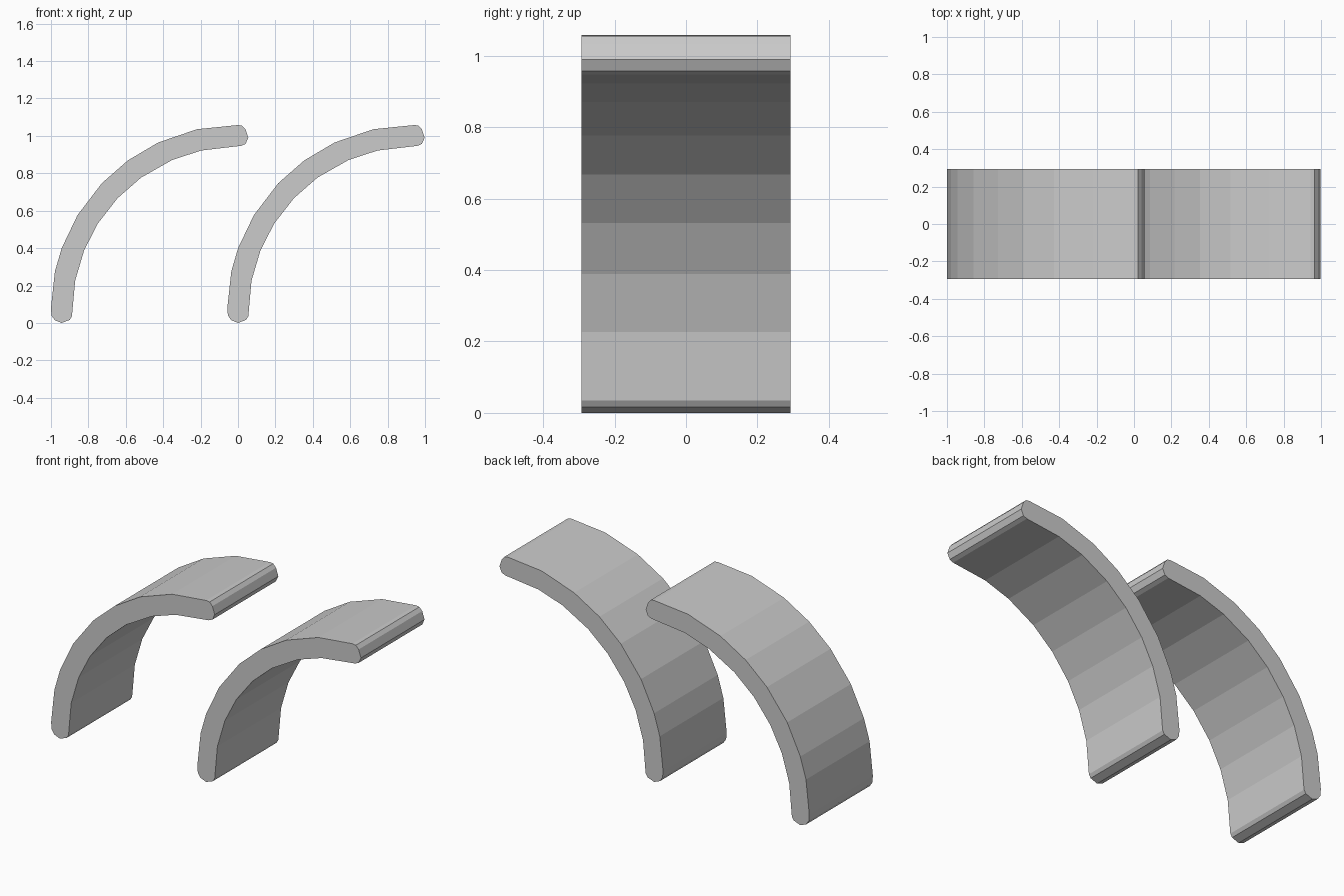
import bpy
import bmesh
from math import cos, sin, radians
from mathutils import Vector

cube = bpy.data.objects.get("Cube")
if cube:
    bpy.data.objects.remove(cube, do_unlink=True)

HALF_DEPTH = 0.293
SPACING = 0.943
ARC_CENTRE_Z = 0.057

grey = bpy.data.materials.new("light grey")
grey.use_nodes = True
colour = (0.6, 0.6, 0.6, 1)
grey.diffuse_color = colour
grey.node_tree.nodes["Principled BSDF"].inputs["Base Color"].default_value = colour


def arc(radius, angles):
    """Points of a quarter arc, measured up from its left end."""
    return [(-radius * cos(radians(a)), ARC_CENTRE_Z + radius * sin(radians(a)))
            for a in angles]


# Closed side profile: outer arc, top lip, inner arc, foot
outer_arc = arc(1.003, [12.6, 20, 31.2, 43.5, 54, 64.8, 77.4])
top_lip = [(0, 1.058), (0.022, 1.055), (0.04, 1.035), (0.055, 0.99),
           (0.04, 0.957), (0.017, 0.947)]
inner_arc = arc(0.887, [77.2, 66.6, 54.3, 43.5, 32.4, 22, 11])
foot = [(-0.888, 0.035), (-0.9, 0.016), (-0.943, 0), (-0.98, 0.015),
        (-0.997, 0.04), (-1, 0.08)]
profile = outer_arc + top_lip + inner_arc + foot


def build_curved_panel(name, offset):
    """Extrude the profile through the depth as one flat-shaded solid."""
    bm = bmesh.new()
    front = bm.faces.new([bm.verts.new((x + offset, -HALF_DEPTH, z))
                          for x, z in profile])
    result = bmesh.ops.extrude_face_region(bm, geom=[front], use_keep_orig=True)
    back_verts = [v for v in result["geom"] if isinstance(v, bmesh.types.BMVert)]
    bmesh.ops.translate(bm, verts=back_verts, vec=Vector((0, 2 * HALF_DEPTH, 0)))
    bmesh.ops.recalc_face_normals(bm, faces=bm.faces)
    mesh = bpy.data.meshes.new(name)
    bm.to_mesh(mesh)
    bm.free()
    mesh.materials.append(grey)
    panel = bpy.data.objects.new(name, mesh)
    bpy.context.scene.collection.objects.link(panel)
    return panel


# Two identical curved panels, side by side
for index, name in enumerate(["right_curved_panel", "left_curved_panel"]):
    build_curved_panel(name, index * SPACING)
